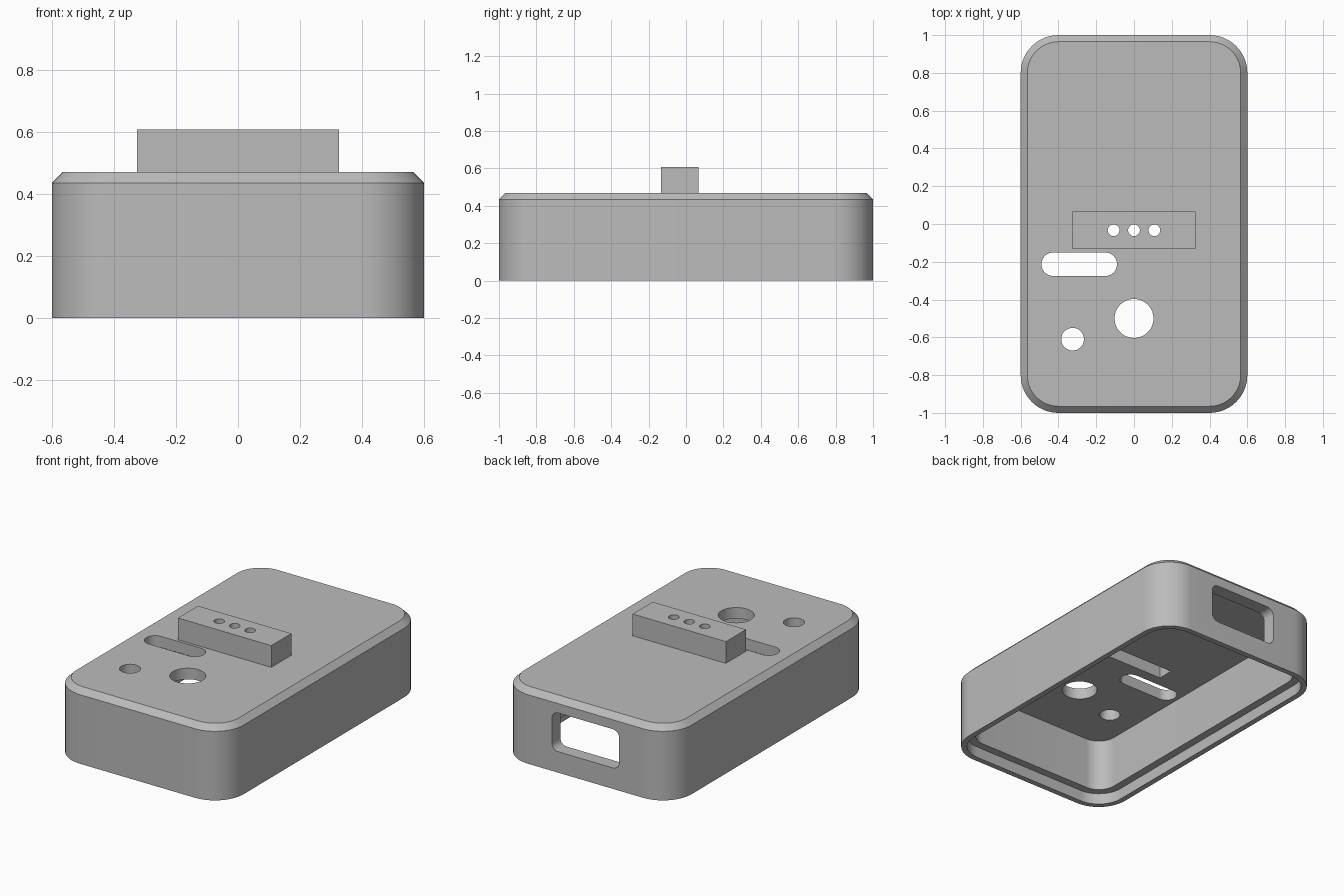
import bpy
import bmesh
from math import cos, sin, pi, radians
from mathutils import Matrix

if "Cube" in bpy.data.objects:
    bpy.data.objects.remove(bpy.data.objects["Cube"])

grey = bpy.data.materials.new("plain_grey")
grey.use_nodes = True
grey.diffuse_color = (0.5, 0.5, 0.5, 1)
grey.node_tree.nodes["Principled BSDF"].inputs["Base Color"].default_value = (0.5, 0.5, 0.5, 1)


def outline(hx, hy, r, steps=14):
    """Rounded rectangle; r = 0 gives a plain one."""
    if r == 0:
        return [(hx, hy), (-hx, hy), (-hx, -hy), (hx, -hy)]
    pts = []
    for q, (sx, sy) in enumerate([(1, 1), (-1, 1), (-1, -1), (1, -1)]):
        for i in range(steps + 1):
            a = (q + i / steps) * pi / 2
            pts.append((sx * (hx - r) + r * cos(a), sy * (hy - r) + r * sin(a)))
    return pts


def loft(name, rings, matrix=Matrix()):
    """Skin equal-length outlines given as (points, z) and cap both ends."""
    bm = bmesh.new()
    loops = [[bm.verts.new((x, y, z)) for x, y in pts] for pts, z in rings]
    n = len(loops[0])
    for a, b in zip(loops, loops[1:]):
        for i in range(n):
            j = (i + 1) % n
            bm.faces.new((a[i], a[j], b[j], b[i]))
    bm.faces.new(loops[0][::-1])
    bm.faces.new(loops[-1])
    bmesh.ops.remove_doubles(bm, verts=bm.verts[:], dist=1e-5)
    bmesh.ops.recalc_face_normals(bm, faces=bm.faces[:])
    bm.transform(matrix)
    mesh = bpy.data.meshes.new(name)
    bm.to_mesh(mesh)
    bm.free()
    mesh.materials.append(grey)
    obj = bpy.data.objects.new(name, mesh)
    bpy.context.collection.objects.link(obj)
    return obj


def prism(name, x, y, hx, hy, r, z0, z1):
    pts = outline(hx, hy, r)
    return loft(name, [(pts, z0), (pts, z1)], Matrix.Translation((x, y, 0)))


def combine(target, other, operation):
    mod = target.modifiers.new(operation.lower(), "BOOLEAN")
    mod.operation = operation
    mod.solver = "EXACT"
    mod.object = other
    bpy.context.view_layer.objects.active = target
    bpy.ops.object.modifier_apply(modifier=mod.name)
    bpy.data.objects.remove(other)


# Open-bottomed shell: ceiling, inner wall, lid ledge, lip, outer wall, chamfer
WALL, LIP = 0.085, 0.035
profile = [(WALL, 0.40), (WALL, 0.07), (LIP, 0.07), (LIP, 0),
           (0, 0), (0, 0.435), (0.035, 0.47)]
case = loft("case_shell", [(outline(0.6 - d, 1 - d, 0.2 - d), z) for d, z in profile])

# Raised connector block, hollow from below
TAB_Y = -0.033
combine(case, prism("connector_block", 0, TAB_Y, 0.325, 0.1, 0, 0.44, 0.607), "UNION")
combine(case, prism("block_pocket", 0, TAB_Y, 0.27, 0.05, 0, 0.3, 0.55), "DIFFERENCE")

# Pin holes through the block
for x in (-0.108, 0, 0.108):
    combine(case, prism("pin_hole", x, TAB_Y, 0.031, 0.031, 0.031, 0.5, 0.7), "DIFFERENCE")

# Slot and round holes in the top plate
for name, x, y, hx, r in [("slot", -0.29, -0.213, 0.2, 0.062),
                          ("large_hole", 0, -0.5, 0.103, 0.103),
                          ("small_hole", -0.325, -0.61, 0.06, 0.06)]:
    combine(case, prism(name, x, y, hx, r, r, 0.3, 0.6), "DIFFERENCE")

# Rounded port opening in the back wall
port = outline(0.235, 0.122, 0.045)
turn = Matrix.Translation((0, 0, 0.254)) @ Matrix.Rotation(radians(-90), 4, "X")
combine(case, loft("back_port", [(port, 0.8), (port, 1.1)], turn), "DIFFERENCE")

# Smooth the rounded walls, keep the edges crisp
bpy.ops.object.select_all(action="DESELECT")
case.select_set(True)
bpy.context.view_layer.objects.active = case
bpy.ops.object.shade_smooth_by_angle(angle=radians(30))
